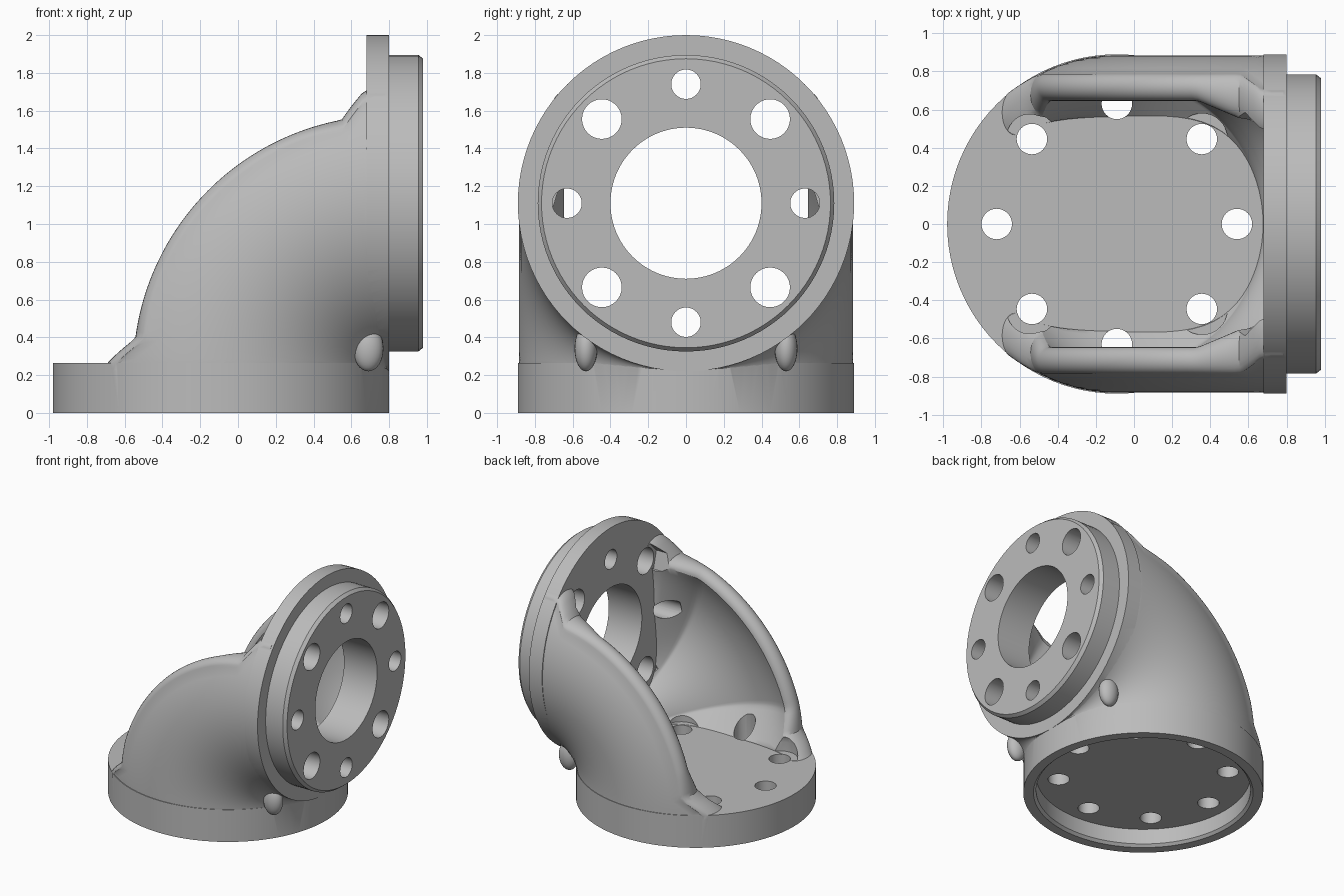
import bpy, bmesh
from math import sin, cos, pi, acos, radians
from mathutils import Matrix, Vector

if "Cube" in bpy.data.objects:
    bpy.data.objects.remove(bpy.data.objects["Cube"])

R, RI = 0.885, 0.76                   # outer and inner elbow radii
BEND = 0.89                           # centreline bend radius
PIVOT = Vector((0.80, 0, 0.22))
BASE_C = Vector((-0.09, 0, 0))
FLANGE_C = Vector((0, 0, 1.11))
BOLT_R = 0.63
ALONG_X = Matrix.Rotation(pi / 2, 4, 'Y')

grey = bpy.data.materials.new("cast grey")
grey.use_nodes = True
grey.diffuse_color = (0.5, 0.5, 0.5, 1)
grey.node_tree.nodes["Principled BSDF"].inputs["Base Color"].default_value = (0.5, 0.5, 0.5, 1)


def make(name, bm):
    if bm.calc_volume(signed=True) < 0:
        bmesh.ops.reverse_faces(bm, faces=bm.faces)
    mesh = bpy.data.meshes.new(name)
    bm.to_mesh(mesh)
    bm.free()
    mesh.materials.append(grey)
    ob = bpy.data.objects.new(name, mesh)
    bpy.context.collection.objects.link(ob)
    return ob


def loft(name, rings):
    """Skin closed rings of points and cap both ends."""
    bm = bmesh.new()
    rows = [[bm.verts.new(p) for p in ring] for ring in rings]
    n = len(rows[0])
    for a, b in zip(rows, rows[1:]):
        for i in range(n):
            j = (i + 1) % n
            bm.faces.new((a[i], a[j], b[j], b[i]))
    bm.faces.new(rows[0][::-1])
    bm.faces.new(rows[-1])
    return make(name, bm)


def lathe(name, profile, matrix, sides=96, spin=0.0):
    """Solid of revolution from (radius, height) pairs."""
    def ring(r, h):
        return [matrix @ Vector((r * cos(2 * pi * k / sides + spin),
                                 r * sin(2 * pi * k / sides + spin), h)) for k in range(sides)]
    return loft(name, [ring(r, h) for r, h in profile])


def combine(target, tool, operation):
    mod = target.modifiers.new("combine", 'BOOLEAN')
    mod.operation, mod.solver, mod.object = operation, 'MANIFOLD', tool
    bpy.context.view_layer.objects.active = target
    bpy.ops.object.modifier_apply(modifier=mod.name)
    bpy.data.objects.remove(tool)


def clamp(v, top):
    return max(0.0, min(v, top))


def section(t, steps=56, cap=12):
    """C-shaped wall section at bend angle t, open on the outside of the bend."""
    radial = Vector((-cos(t), 0, sin(t)))
    centre = PIVOT + radial * BEND

    def gap(r):                       # distance to the nearer flange face
        return min(r * sin(t) - 0.04, r * cos(t) - 0.12)
    cut = 0.40 + clamp(0.14 - gap(1.4), 0.14)
    thick = clamp(0.20 - gap(BEND), 0.20)
    end_o, end_i = acos(-cut / R), acos(-cut / RI)
    outer, inner = [], []
    for k in range(steps + 1):
        f = 2 * k / steps - 1
        a, b = f * end_o, f * end_i
        outer.append((-R * cos(a), R * sin(a)))
        inner.append((-RI * cos(b), RI * sin(b) - thick * sin(b) ** 3))
    yo, yi = outer[-1][1], inner[-1][1]
    rim = []                          # rounded rim
    for k in range(1, cap):
        a = pi * k / cap
        rim.append((cut + 0.065 * sin(a), (yo + yi) / 2 + (yo - yi) / 2 * cos(a)))
    other_rim = [(o, -y) for o, y in reversed(rim)]
    loop = outer + rim + inner[::-1] + other_rim
    return [centre + radial * o + Vector((0, y, 0)) for o, y in loop]


# Elbow wall swept around the bend
START, END, STEPS = radians(0.3), radians(89.3), 72
body = loft("elbow_body", [section(START + (END - START) * k / STEPS) for k in range(STEPS + 1)])

# Base flange and side flange with spigot
base = lathe("base_flange", [(0.89, 0), (0.89, 0.263)], Matrix.Translation(BASE_C))
side = lathe("side_flange", [(0.89, 0.68), (0.89, 0.80), (0.785, 0.80), (0.785, 0.955), (0.765, 0.98)],
             Matrix.Translation(FLANGE_C) @ ALONG_X)
combine(body, base, 'UNION')
combine(body, side, 'UNION')

# Small swellings on the outside of the inner corner
for s in (-1, 1):
    bm = bmesh.new()
    bmesh.ops.create_uvsphere(bm, u_segments=24, v_segments=16, radius=1,
                              matrix=Matrix.Translation((0.69, s * 0.53, 0.34)) @ Matrix.Diagonal((0.08, 0.06, 0.12, 1)))
    combine(body, make("corner_swelling", bm), 'UNION')


def cut(profile, matrix, **kw):
    combine(body, lathe("cutter", profile, matrix, **kw), 'DIFFERENCE')


# Socket under the base and bore through the side flange
cut([(0.835, -0.02), (0.795, 0.02), (0.795, 0.145)], Matrix.Translation(BASE_C))
cut([(0.40, 0.5), (0.40, 1.1)], Matrix.Translation(FLANGE_C) @ ALONG_X)

# Bolt holes, with domed clearances on the base and nut pockets on the side flange
for k in range(8):
    a = k * pi / 4
    u, v = BOLT_R * cos(a), BOLT_R * sin(a)
    diagonal = k % 2 == 1
    at_base = Matrix.Translation(BASE_C + Vector((u, v, 0)))
    at_side = Matrix.Translation(FLANGE_C + Vector((0, v, u))) @ ALONG_X
    dome = [(0.08 * cos(d), 0.40 + 0.08 * sin(d)) for d in (0.4, 0.8, 1.2, 1.5)]
    cut([(0.08, -0.05), (0.08, 0.40)] + dome, at_base, sides=32)
    bolt = 0.105 if diagonal else 0.078
    cut([(bolt, 0.53), (bolt, 1.1)], at_side, sides=32)
    if diagonal:
        dome = [(0.135 * cos(d), 0.34 + 0.135 * sin(d)) for d in (0.3, 0.6, 0.9, 1.2, 1.5)]
        cut([(0.135, 0.265), (0.135, 0.34)] + dome, at_base, sides=32)
        cut([(0.145, 0.53), (0.145, 0.678)], at_side, sides=6, spin=a)

bpy.ops.object.select_all(action='DESELECT')
body.select_set(True)
bpy.context.view_layer.objects.active = body
bpy.ops.object.shade_smooth_by_angle(angle=radians(30))
